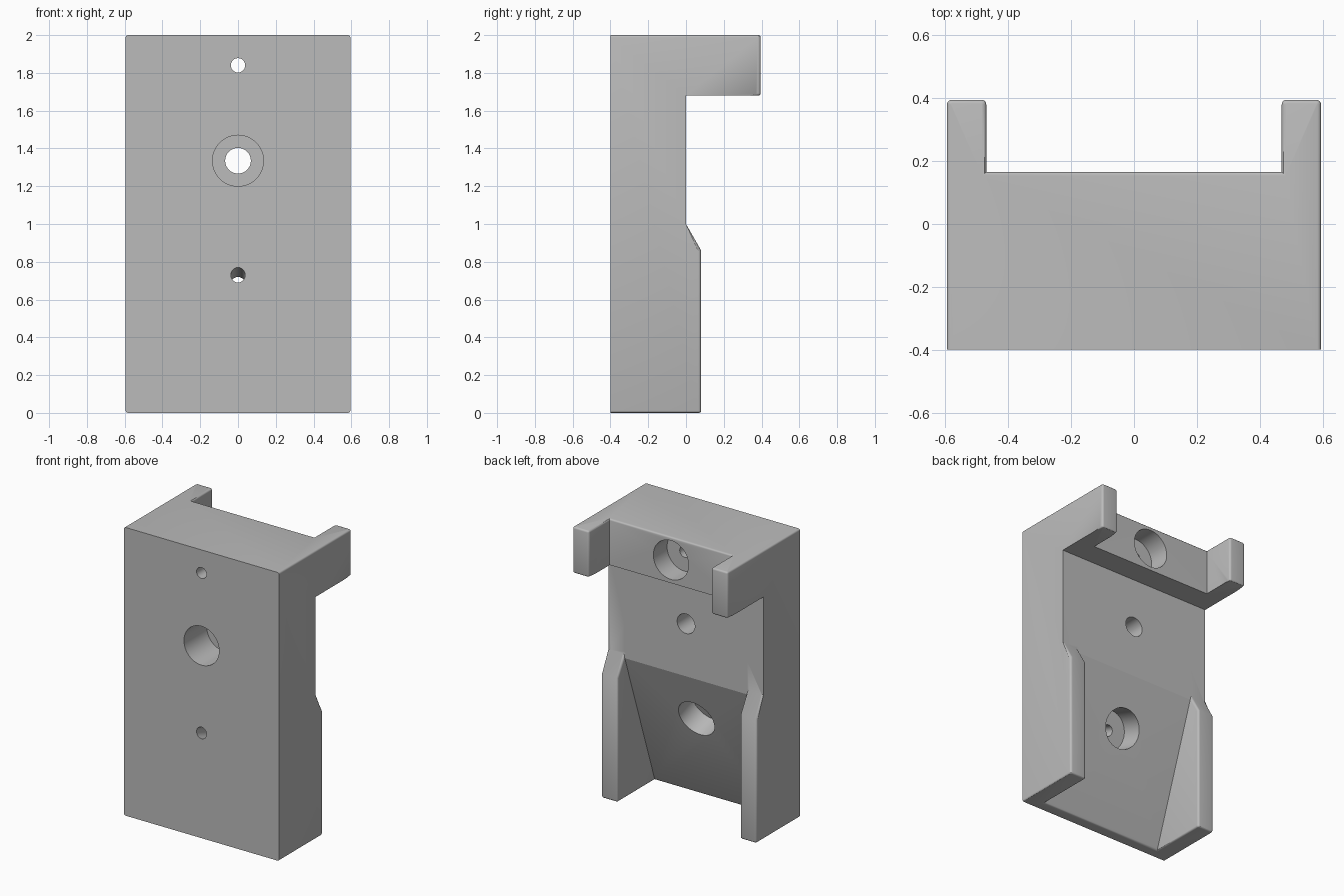
import bpy, bmesh, math
from mathutils import Matrix, Vector

if "Cube" in bpy.data.objects:
    bpy.data.objects.remove(bpy.data.objects["Cube"], do_unlink=True)

HALF = 0.595          # half width of the bracket
INNER = 0.47          # inner face of the side walls
FRONT = -0.4
ARM = 0.395           # rear tip of the upper arms
WALL = 0.08           # rear edge of the lower walls
LEDGE = 1.68          # underside of the upper block
POCKET = -0.33        # pocket depth at the bottom
TILT = math.atan2(-POCKET, 0.97)

grey = bpy.data.materials.new("light_grey")
grey.use_nodes = True
grey.diffuse_color = (0.5, 0.5, 0.5, 1)
bsdf = grey.node_tree.nodes["Principled BSDF"]
bsdf.inputs["Base Color"].default_value = (0.5, 0.5, 0.5, 1)
bsdf.inputs["Roughness"].default_value = 0.6


def add_object(name, bm):
    bmesh.ops.recalc_face_normals(bm, faces=bm.faces)
    mesh = bpy.data.meshes.new(name)
    bm.to_mesh(mesh)
    bm.free()
    obj = bpy.data.objects.new(name, mesh)
    bpy.context.collection.objects.link(obj)
    mesh.materials.append(grey)
    return obj


def prism(name, profile, half):
    """Side profile (y, z) extruded across x."""
    bm = bmesh.new()
    face = bm.faces.new([bm.verts.new((-half, y, z)) for y, z in profile])
    new = bmesh.ops.extrude_face_region(bm, geom=[face])["geom"]
    verts = [v for v in new if isinstance(v, bmesh.types.BMVert)]
    bmesh.ops.translate(bm, verts=verts, vec=(2 * half, 0, 0))
    return add_object(name, bm)


def rod(name, start, axis, length, radius):
    """Round cutter running from start along axis."""
    bm = bmesh.new()
    turn = axis.to_track_quat("Z", "Y").to_matrix().to_4x4()
    place = Matrix.Translation(start + axis * length / 2) @ turn
    bmesh.ops.create_cone(bm, cap_ends=True, segments=48, radius1=radius,
                          radius2=radius, depth=length, matrix=place)
    return add_object(name, bm)


def cut(target, cutter):
    mod = target.modifiers.new("cut", "BOOLEAN")
    mod.operation = "DIFFERENCE"
    mod.solver = "EXACT"
    mod.object = cutter
    graph = bpy.context.evaluated_depsgraph_get()
    mesh = bpy.data.meshes.new_from_object(target.evaluated_get(graph))
    target.modifiers.clear()
    target.data = mesh
    bpy.data.objects.remove(cutter, do_unlink=True)


def round_edges(obj, rule, radius, segments):
    bm = bmesh.new()
    bm.from_mesh(obj.data)
    edges = [e for e in bm.edges if len(e.link_faces) == 2
             and e.calc_face_angle(0) > 0.5 and rule(*[v.co for v in e.verts])]
    bmesh.ops.bevel(bm, geom=edges, offset=radius, segments=segments,
                    affect="EDGES", profile=0.5, clamp_overlap=True)
    bm.to_mesh(obj.data)
    bm.free()


def near(a, b):
    return abs(a - b) < 0.002


# Main body with its upper arms and lower walls
body = prism("bracket_body", [(FRONT, 0), (WALL, 0), (WALL, 0.86), (0, 1.0),
                              (0, LEDGE), (ARM, LEDGE), (ARM, 2), (FRONT, 2)], HALF)

# Gap between the arms, and sloping pocket between the walls
cut(body, prism("arm_gap", [(0.165, 1.5), (0.6, 1.5), (0.6, 2.2), (0.165, 2.2)], INNER))
run = -POCKET / 0.97
cut(body, prism("pocket", [(POCKET - 0.1 * run, -0.1), (0.3, -0.1),
                           (0.3, 1.2), (0, 1.2), (0, 0.97)], INNER))


# Generous rounding on the rear edges of arms and walls
def rear_edge(a, b):
    lengthwise = near(a.x, b.x) and abs(a.z - b.z) > 0.05
    arm = min(a.y, b.y) > ARM - 0.01
    wall = max(a.y, b.y) > WALL - 0.01 and max(a.z, b.z) < 1.05
    return lengthwise and (arm or wall)


round_edges(body, rear_edge, 0.036, 5)


# Fine rounding around the bottom, the top and the arm undersides
def rim_edge(a, b):
    if max(a.y, b.y) < FRONT + 0.01:
        return False
    side = near(abs(a.x), HALF) and near(abs(b.x), HALF)
    if near(a.z, 0) and near(b.z, 0):
        return True
    if near(a.z, 2) and near(b.z, 2):
        return side or min(a.y, b.y) > 0.16
    return near(a.z, LEDGE) and near(b.z, LEDGE) and min(a.y, b.y) > 0.3


round_edges(body, rim_edge, 0.012, 3)

# Screw holes: a narrow bore plus a wide counterbore for each
back = Vector((0, 1, 0))
slant = Vector((0, math.cos(TILT), -math.sin(TILT)))
low = Vector((0, FRONT, 0.73))
holes = [
    ("upper_bore", Vector((0, -0.5, 1.84)), back, 1.0, 0.038),
    ("upper_counterbore", Vector((0, 0.015, 1.84)), back, 0.5, 0.135),
    ("middle_bore", Vector((0, -0.5, 1.335)), back, 0.8, 0.068),
    ("middle_counterbore", Vector((0, -0.6, 1.335)), back, 0.45, 0.135),
    ("lower_bore", low - slant * 0.1, slant, 0.8, 0.038),
    ("lower_counterbore", low + slant * 0.145, slant, 0.5, 0.135),
]
for hole in holes:
    cut(body, rod(*hole))

# Smooth shading with crisp edges
bpy.ops.object.select_all(action="DESELECT")
body.select_set(True)
bpy.context.view_layer.objects.active = body
bpy.ops.object.shade_smooth_by_angle(angle=math.radians(30))
